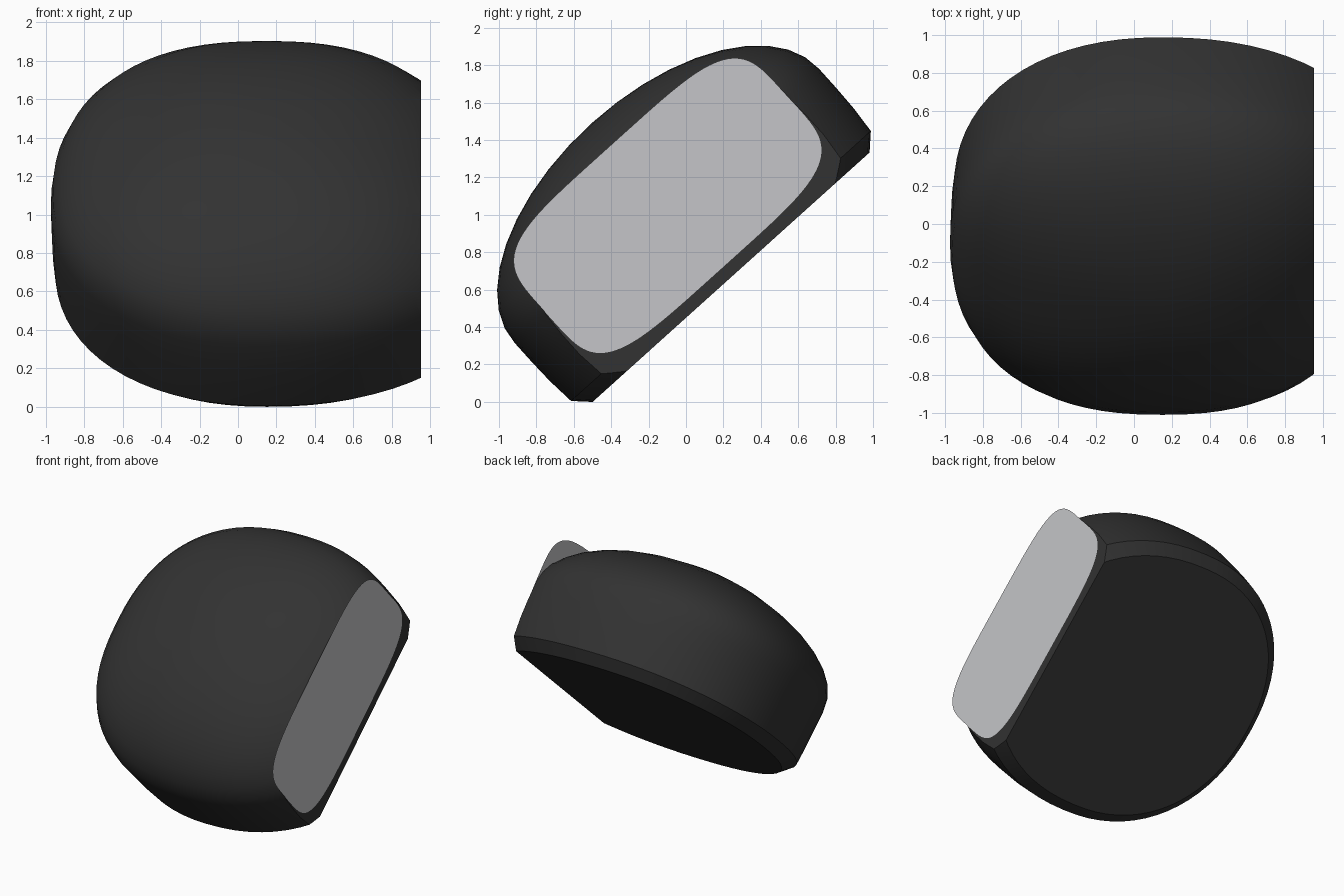
import bpy, bmesh
from math import sin, cos, pi, radians, copysign
from mathutils import Matrix, Vector

cube = bpy.data.objects.get("Cube")
if cube:
    bpy.data.objects.remove(cube, do_unlink=True)

TILT = Matrix.Rotation(radians(42), 4, 'X') @ Matrix.Translation((0, 0.625, 0))
CUT_X = 0.952
CENTRE_X = 0.15


def material(name, color):
    mat = bpy.data.materials.new(name)
    mat.use_nodes = True
    mat.diffuse_color = color
    mat.node_tree.nodes["Principled BSDF"].inputs["Base Color"].default_value = color
    return mat


def power(value, exponent):
    return copysign(abs(value) ** exponent, value)


def superellipse(a, half_x, half_y, exponent):
    return (half_x * power(cos(a), 2 / exponent), half_y * power(sin(a), 2 / exponent))


def finish(bm, name, mat):
    bmesh.ops.recalc_face_normals(bm, faces=bm.faces)
    bmesh.ops.transform(bm, matrix=TILT, verts=bm.verts)
    mesh = bpy.data.meshes.new(name)
    bm.to_mesh(mesh)
    bm.free()
    mesh.materials.append(mat)
    obj = bpy.data.objects.new(name, mesh)
    bpy.context.collection.objects.link(obj)
    return obj


def plan_ring(bm, scale, height, blend, segments=72):
    """Rounded outline; blend 0..1 goes from the long base to the squarer dome."""
    left, right = 1.12 + 0.01 * blend, 1.25 - 0.15 * blend
    ring = []
    for i in range(segments):
        a = 2 * pi * i / segments
        x, y = superellipse(a, right if cos(a) > 0 else left, 1.095, 2.2 + 0.17 * blend)
        ring.append(bm.verts.new((CENTRE_X + x * scale, y * scale, height)))
    return ring


# Domed body: chamfered base, nearly upright wall, elliptical dome
bm = bmesh.new()
levels = [(0.91, 0.334, 0), (0.985, 0.415, 0), (0.997, 0.57, 0), (1.0, 0.71, 0.15)]
DOME_STEPS = 10
for k in range(DOME_STEPS):
    a = pi / 2 * k / DOME_STEPS
    levels.append((cos(a), 0.85 + 0.595 * sin(a), min(1, 0.4 + 0.25 * k)))
rings = [plan_ring(bm, *level) for level in levels]
for low, high in zip(rings, rings[1:]):
    for i in range(len(low)):
        j = (i + 1) % len(low)
        bm.faces.new((low[i], low[j], high[j], high[i]))
bm.faces.new(rings[0][::-1])
apex = bm.verts.new((CENTRE_X, 0, 1.445))
for i, v in enumerate(rings[-1]):
    bm.faces.new((v, rings[-1][(i + 1) % len(rings[-1])], apex))

# Flat side
cut = bmesh.ops.bisect_plane(bm, geom=bm.verts[:] + bm.edges[:] + bm.faces[:], dist=1e-5,
                             plane_co=Vector((CUT_X, 0, 0)), plane_no=Vector((1, 0, 0)),
                             clear_outer=True)
rim = [e for e in cut["geom_cut"] if isinstance(e, bmesh.types.BMEdge)]
bmesh.ops.holes_fill(bm, edges=rim, sides=0)
body = finish(bm, "body", material("charcoal", (0.032, 0.032, 0.032, 1)))
bpy.ops.object.select_all(action='DESELECT')
body.select_set(True)
bpy.context.view_layer.objects.active = body
bpy.ops.object.shade_smooth_by_angle(angle=radians(30))

# Thin rounded panel on the flat side
bm = bmesh.new()
outline = []
for i in range(96):
    y, z = superellipse(2 * pi * i / 96, 0.868, 0.443, 4.5)
    outline.append(bm.verts.new((CUT_X + 0.002, y + 0.004, z + 0.846)))
bm.faces.new(outline)
finish(bm, "side_panel", material("light grey", (0.555, 0.56, 0.58, 1)))
